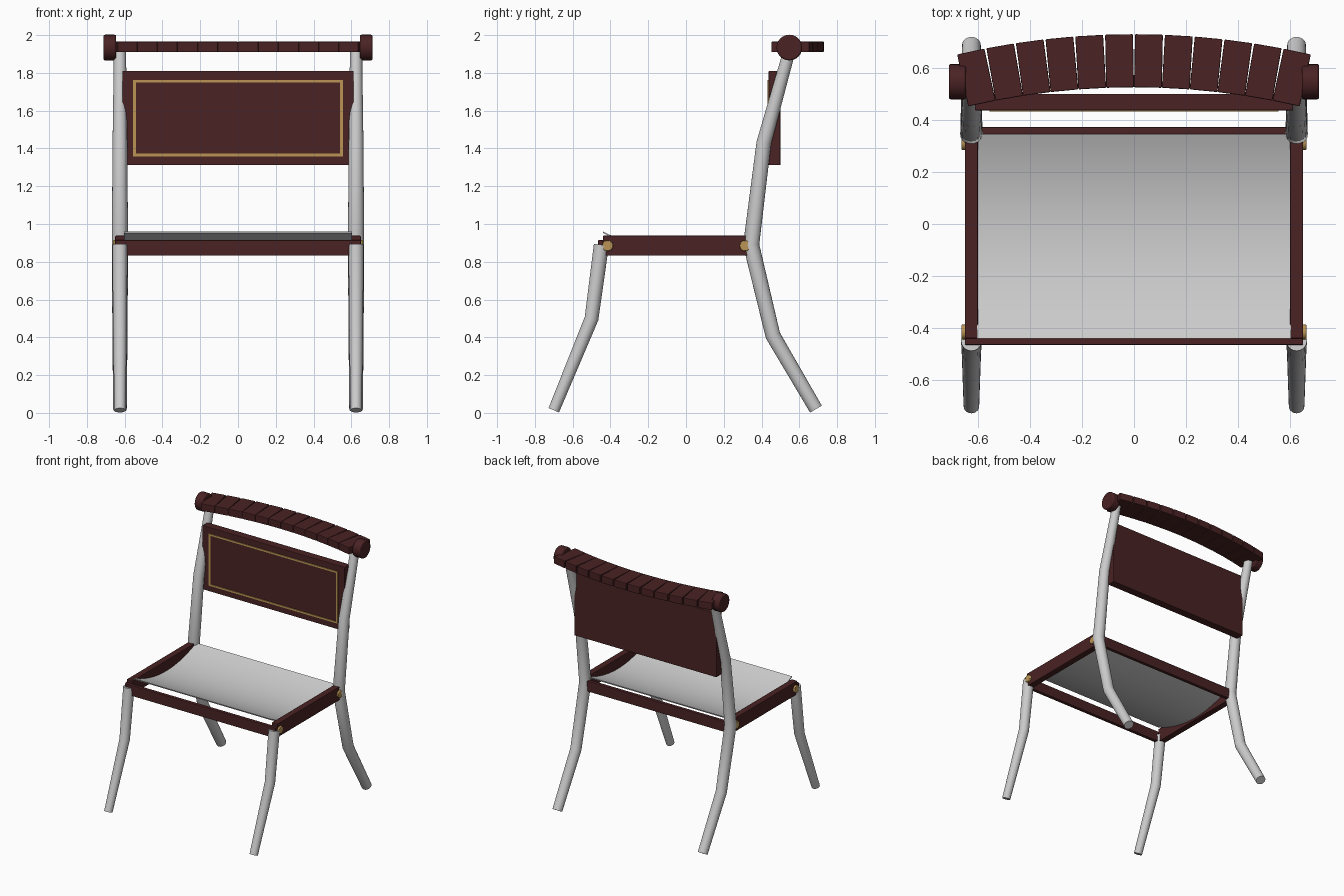
import bpy, bmesh, math
from mathutils import Vector, Matrix

if "Cube" in bpy.data.objects:
    bpy.data.objects.remove(bpy.data.objects["Cube"])


def material(name, rgb):
    m = bpy.data.materials.new(name)
    m.use_nodes = True
    color = (*rgb, 1)
    m.diffuse_color = color
    m.node_tree.nodes["Principled BSDF"].inputs["Base Color"].default_value = color
    return m


WOOD = material("dark_red_wood", (0.068, 0.016, 0.017))
GREY = material("pale_grey", (0.6, 0.6, 0.6))
BRASS = material("brass", (0.5, 0.3, 0.09))


def finish(name, bm, mat, smooth=False, bevel=0):
    bmesh.ops.recalc_face_normals(bm, faces=bm.faces)
    mesh = bpy.data.meshes.new(name)
    bm.to_mesh(mesh)
    bm.free()
    mesh.materials.append(mat)
    ob = bpy.data.objects.new(name, mesh)
    bpy.context.collection.objects.link(ob)
    if bevel:
        mod = ob.modifiers.new("soft_edges", "BEVEL")
        mod.width, mod.segments = bevel, 2
    if smooth:
        bpy.ops.object.select_all(action="DESELECT")
        ob.select_set(True)
        bpy.context.view_layer.objects.active = ob
        bpy.ops.object.shade_smooth_by_angle(angle=math.radians(35))
    return ob


def box(name, lo, hi, mat, bevel=0.004):
    lo, hi = Vector(lo), Vector(hi)
    bm = bmesh.new()
    place = Matrix.Translation((lo + hi) / 2) @ Matrix.Diagonal((*(hi - lo), 1))
    bmesh.ops.create_cube(bm, size=1, matrix=place)
    return finish(name, bm, mat, bevel=bevel)


def disc_x(name, x0, x1, y, z, r, mat, bevel=0.004):
    """Cylinder lying along x."""
    bm = bmesh.new()
    place = Matrix.Translation(((x0 + x1) / 2, y, z)) @ Matrix.Rotation(math.pi / 2, 4, "Y")
    bmesh.ops.create_cone(bm, cap_ends=True, segments=24, radius1=r, radius2=r,
                          depth=abs(x1 - x0), matrix=place)
    return finish(name, bm, mat, smooth=True, bevel=bevel)


def bent_tube(name, x, path, mat, sides=20):
    """Tapered tube through (y, z, radius) points, mitred at each bend."""
    pts = [Vector((x, y, z)) for y, z, r in path]
    bm, rings = bmesh.new(), []
    for i, p in enumerate(pts):
        before = (p - pts[max(i - 1, 0)]).normalized()
        after = (pts[min(i + 1, len(pts) - 1)] - p).normalized()
        t = (before + after).normalized()
        across, side = Vector((1, 0, 0)), t.cross(Vector((1, 0, 0)))
        ring = []
        for k in range(sides):
            a = math.tau * k / sides
            ring.append(bm.verts.new(p + path[i][2] * (across * math.cos(a) + side * math.sin(a))))
        rings.append(ring)
    for r0, r1 in zip(rings, rings[1:]):
        for k in range(sides):
            n = (k + 1) % sides
            bm.faces.new((r0[k], r0[n], r1[n], r1[k]))
    bm.faces.new(rings[0])
    bm.faces.new(rings[-1])
    return finish(name, bm, mat, smooth=True)


# Legs, rails, bolts and end caps on both sides
FRONT_LEG = [(-0.70, 0.014, 0.03), (-0.50, 0.50, 0.037), (-0.448, 0.89, 0.04)]
REAR_LEG = [(0.688, 0.02, 0.036), (0.46, 0.41, 0.04), (0.345, 0.89, 0.043),
            (0.412, 1.43, 0.039), (0.55, 1.925, 0.032)]
for word, s in (("left", 1), ("right", -1)):
    bent_tube(f"{word}_front_leg", s * 0.625, FRONT_LEG, GREY)
    bent_tube(f"{word}_rear_leg", s * 0.625, REAR_LEG, GREY)
    xs = sorted((s * 0.60, s * 0.65))
    box(f"{word}_seat_rail", (xs[0], -0.44, 0.833), (xs[1], 0.365, 0.938), WOOD)
    for end, y in (("front", -0.415), ("rear", 0.313)):
        disc_x(f"{word}_{end}_bolt", s * 0.61, s * 0.663, y, 0.885, 0.029, BRASS)
    disc_x(f"{word}_end_cap", s * 0.645, s * 0.712, 0.547, 1.934, 0.068, WOOD, 0.008)

# Cross rails of the seat frame
box("front_seat_rail", (-0.65, -0.465, 0.833), (0.65, -0.437, 0.915), WOOD)
box("rear_seat_rail", (-0.60, 0.345, 0.833), (0.60, 0.372, 0.915), WOOD)

# Sagging seat sheet
bm = bmesh.new()
STEPS, THICK, SAG = 24, 0.008, 0.09
rows = []
for i in range(STEPS + 1):
    t = i / STEPS
    y = -0.44 + 0.785 * t
    z = 0.96 - 0.025 * t - SAG * 4 * t * (1 - t)
    rows.append([bm.verts.new((x, y, z - d))
                 for x, d in ((-0.603, 0), (0.603, 0), (0.603, THICK), (-0.603, THICK))])
for a, b in zip(rows, rows[1:]):
    for k in range(4):
        n = (k + 1) % 4
        bm.faces.new((a[k], a[n], b[n], b[k]))
bm.faces.new(rows[0])
bm.faces.new(rows[-1])
finish("seat_sheet", bm, GREY, smooth=True)

# Backrest panel with a thin brass border
box("backrest_panel", (-0.612, 0.437, 1.312), (0.612, 0.50, 1.81), WOOD)
X, Z0, Z1, W = 0.555, 1.358, 1.763, 0.014
Y0, Y1 = 0.432, 0.439
box("border_bottom", (-X, Y0, Z0), (X, Y1, Z0 + W), BRASS, 0)
box("border_top", (-X, Y0, Z1 - W), (X, Y1, Z1), BRASS, 0)
for word, x in (("right", -X), ("left", X - W)):
    box(f"border_{word}", (x, Y0, Z0 + W), (x + W, Y1, Z1 - W), BRASS, 0)

# Curved top rail made of a row of blocks
COUNT, RADIUS = 12, 2.9
STEP = 0.111 / RADIUS
for i in range(COUNT):
    angle = (i - (COUNT - 1) / 2) * STEP
    block = box(f"top_rail_block_{i + 1}", (-0.0535, -0.102, -0.028), (0.0535, 0.102, 0.028), WOOD)
    block.location = (RADIUS * math.sin(angle), 0.627 - RADIUS * (1 - math.cos(angle)), 1.938)
    block.rotation_euler.z = -angle
